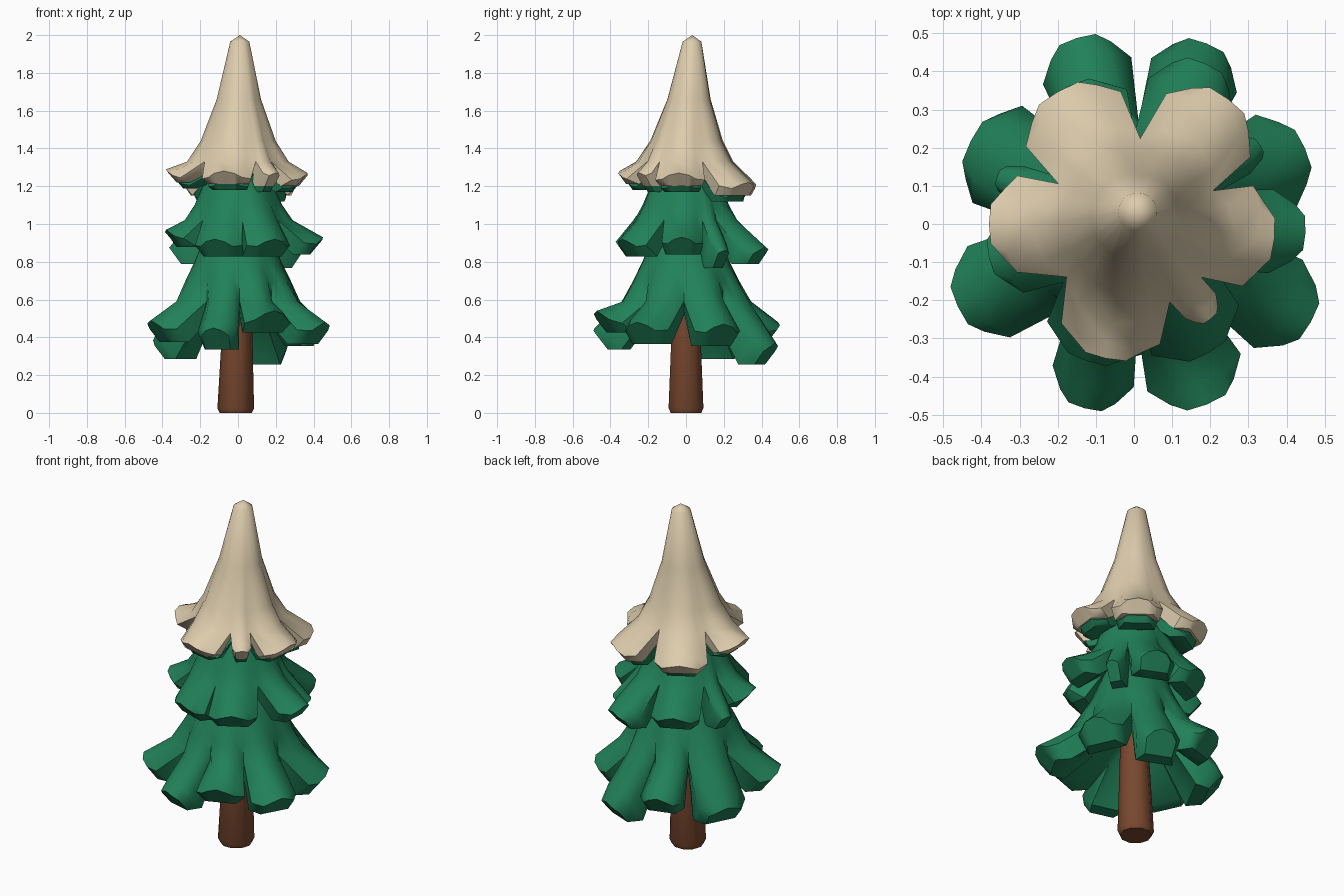
import bpy, bmesh, math
from mathutils import Vector

if "Cube" in bpy.data.objects:
    bpy.data.objects.remove(bpy.data.objects["Cube"])


def material(name, rgb):
    m = bpy.data.materials.new(name)
    m.diffuse_color = (*rgb, 1)
    m.use_nodes = True
    m.node_tree.nodes["Principled BSDF"].inputs["Base Color"].default_value = m.diffuse_color
    return m


SNOW = material("cream snow", (0.73, 0.61, 0.42))
GREEN = material("pine green", (0.015, 0.22, 0.10))
BROWN = material("bark brown", (0.19, 0.065, 0.028))


def finish(bm, name, mat, angle=50):
    me = bpy.data.meshes.new(name)
    bm.to_mesh(me)
    bm.free()
    ob = bpy.data.objects.new(name, me)
    bpy.context.collection.objects.link(ob)
    me.materials.append(mat)
    bpy.ops.object.select_all(action='DESELECT')
    bpy.context.view_layer.objects.active = ob
    ob.select_set(True)
    bpy.ops.object.shade_smooth_by_angle(angle=math.radians(angle))
    return ob


def tier(name, mat, profile, lobes, T, bulge, lean=0.0, wide=1.1):
    """Bell of foliage: profile rings (radius, z) down to the notches,
    then solid drooping lobes (angle, tip radius, tip z, half width).
    T scales the lobe thickness."""
    bm = bmesh.new()
    cols = [-1, -0.6, 0, 0.6, 1]
    lobes = sorted(lobes)
    n = len(lobes)
    rn, zn = profile[-1]
    for i, (a, R, zt, w) in enumerate(lobes):
        pa, pw = lobes[i - 1][0] - (360 if i == 0 else 0), lobes[i - 1][3]
        na, nw = lobes[(i + 1) % n][0] + (360 if i == n - 1 else 0), lobes[(i + 1) % n][3]
        lo = a - (a - pa) * w / (w + pw)
        hi = a + (na - a) * w / (w + nw)
        k = min(1, w / 0.11)
        b = bulge * k
        out = Vector((math.cos(math.radians(a)), math.sin(math.radians(a)), 0))
        side = Vector((-out.y, out.x, 0))

        def ring(r, z, swell=0.0):
            row = []
            for u in cols:
                t = math.radians(a + u * ((hi - a) if u > 0 else (a - lo)))
                rr = r + swell * (1 - u * u)
                off = lean * max(0, z - zn)
                row.append(Vector((rr * math.cos(t) + off * 0.3, rr * math.sin(t) + off, z)))
            return row

        def strip(d, z, width, drop=0.0, cut=0.0):
            return [out * (d - cut * k * u ** 4) + side * (u * w * wide * width)
                    + Vector((0, 0, z - drop * k * u * u)) for u in cols]

        # shared rings of the cone
        rows = [ring(r, z, b * (j / (len(profile) - 1)) ** 3) for j, (r, z) in enumerate(profile)]
        m = len(rows) - 1
        crown, q = rn + b, 0.3 + 0.7 * T
        # rounded top, blunt tip, underside, and floor back to the trunk
        rows.append(strip(crown + (R - crown) * 0.6, zn + (zt - zn) * 0.6, 1.0, 0.085 * q, 0.03))
        rows.append(strip(R, zt, 0.68, 0.045 * q, 0.035))
        rows.append(strip(R - 0.09 * T, zt - 0.115 * T, 0.62))
        rows.append(strip(R - 0.17 * (0.4 + 0.6 * T), zt - 0.115 * T, 0.85))
        rows.append(ring(rn - 0.07, zn - 0.07 * T))
        rows.append(ring(0.05, zn + 0.03))
        vs = [[bm.verts.new(p) for p in row] for row in rows]
        for r0, r1 in zip(vs, vs[1:]):
            for c in range(len(cols) - 1):
                bm.faces.new((r0[c], r1[c], r1[c + 1], r0[c + 1]))
        # lobe flanks
        for x, y in ((m, m + 4), (m + 1, m + 3)):
            x2, y2 = x + 1, y - 1
            if x == m:
                y, y2 = m + 5, m + 4
            else:
                y, y2 = m + 4, m + 3
            bm.faces.new((vs[x][0], vs[y][0], vs[y2][0], vs[x2][0]))
            bm.faces.new((vs[x][-1], vs[x2][-1], vs[y2][-1], vs[y][-1]))
    bmesh.ops.remove_doubles(bm, verts=bm.verts, dist=0.0005)
    return finish(bm, name, mat)


# trunk: tapered with a small chamfer at the foot
bm = bmesh.new()
rings = []
for r, z, x in ((0.085, 0, -0.012), (0.097, 0.025, -0.012), (0.075, 0.56, -0.002), (0.06, 0.95, 0)):
    rings.append([bm.verts.new((x + r * math.cos(i * math.tau / 10), r * math.sin(i * math.tau / 10), z))
                  for i in range(10)])
for r0, r1 in zip(rings, rings[1:]):
    for i in range(10):
        j = (i + 1) % 10
        bm.faces.new((r0[i], r0[j], r1[j], r1[i]))
bm.faces.new(rings[0][::-1])
bm.faces.new(rings[-1])
finish(bm, "trunk", BROWN, angle=40)

# lower branches
tier("lower_branches", GREEN,
     [(0.15, 1.0), (0.23, 0.80), (0.265, 0.70), (0.27, 0.59)],
     [(24, 0.49, 0.47, 0.12), (68, 0.51, 0.37, 0.11), (107, 0.51, 0.48, 0.11),
      (153, 0.48, 0.40, 0.13), (205, 0.51, 0.49, 0.12), (255, 0.50, 0.45, 0.10),
      (292, 0.51, 0.54, 0.12), (331, 0.53, 0.48, 0.12)], 1.0, 0.09)

# middle branches
tier("middle_branches", GREEN,
     [(0.13, 1.38), (0.175, 1.23), (0.22, 1.10), (0.24, 1.02)],
     [(-3, 0.45, 0.93, 0.10), (32, 0.39, 0.86, 0.045), (66, 0.46, 0.88, 0.11),
      (115, 0.40, 0.91, 0.12), (161, 0.38, 0.88, 0.045), (193, 0.39, 0.97, 0.10),
      (251, 0.38, 0.92, 0.12), (300, 0.39, 0.92, 0.12)], 0.8, 0.055)

# snow cap over a slightly smaller green layer
cap_lobes = [(-6, 0.37, 1.27, 0.115), (53, 0.41, 1.22, 0.12), (120, 0.40, 1.22, 0.125),
             (180, 0.38, 1.29, 0.11), (258, 0.36, 1.28, 0.115), (309, 0.32, 1.27, 0.045)]
tier("snow_cap", SNOW,
     [(0.0, 2.0), (0.05, 1.965), (0.112, 1.66), (0.18, 1.44), (0.225, 1.33)],
     cap_lobes, 0.6, 0.045, lean=0.05, wide=1.15)
tier("upper_branches", GREEN,
     [(0.06, 1.5), (0.14, 1.36), (0.19, 1.265)],
     [(a, R * 0.86, z - 0.055, w * 0.85) for a, R, z, w in cap_lobes], 0.4, 0.03)
